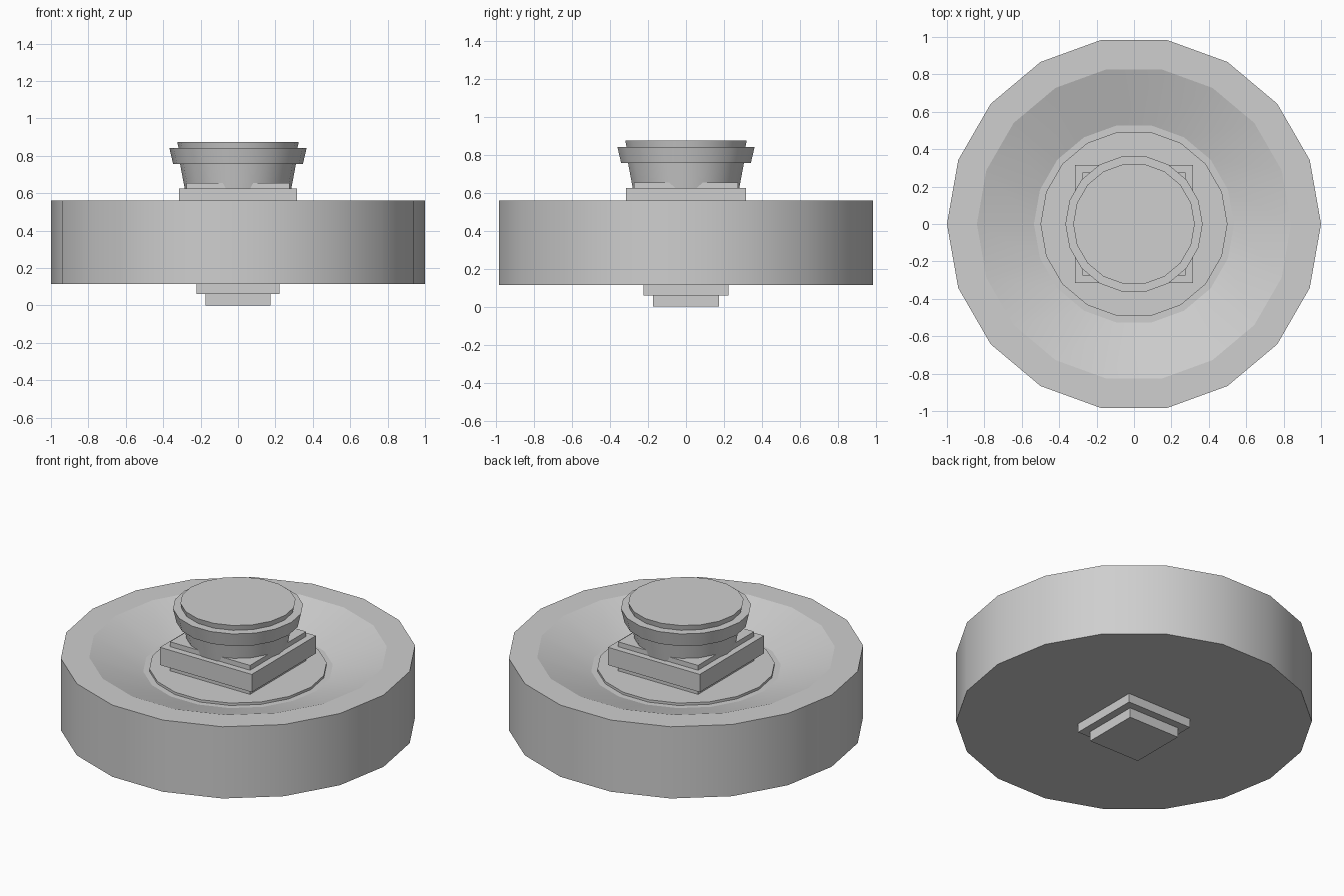
import bpy
import bmesh
from math import cos, sin, tau

cube = bpy.data.objects.get("Cube")
if cube:
    bpy.data.objects.remove(cube, do_unlink=True)

SIDES = 18

grey = bpy.data.materials.new("plain grey")
grey.use_nodes = True
colour = (0.62, 0.62, 0.62, 1)
grey.diffuse_color = colour
grey.node_tree.nodes["Principled BSDF"].inputs["Base Color"].default_value = colour


def finish(name, bm):
    bmesh.ops.recalc_face_normals(bm, faces=bm.faces)
    mesh = bpy.data.meshes.new(name)
    bm.to_mesh(mesh)
    bm.free()
    mesh.materials.append(grey)
    obj = bpy.data.objects.new(name, mesh)
    bpy.context.collection.objects.link(obj)
    return obj


def turned(name, profile):
    """Revolve (radius, height) points from bottom to top, smooth around, sharp between rings."""
    bm = bmesh.new()
    rings = [[bm.verts.new((r * cos(tau * i / SIDES), r * sin(tau * i / SIDES), z))
              for i in range(SIDES)] for r, z in profile]
    for low, high in zip(rings, rings[1:]):
        for i in range(SIDES):
            j = (i + 1) % SIDES
            bm.faces.new((low[i], low[j], high[j], high[i])).smooth = True
    bm.faces.new(rings[0][::-1])
    bm.faces.new(rings[-1])
    for ring in rings:
        for i in range(SIDES):
            bm.edges.get((ring[i], ring[(i + 1) % SIDES])).smooth = False
    return finish(name, bm)


def block(name, half, bottom, top):
    """Square block centred on the axis."""
    bm = bmesh.new()
    bmesh.ops.create_cube(bm, size=1)
    for v in bm.verts:
        v.co.x *= 2 * half
        v.co.y *= 2 * half
        v.co.z = top if v.co.z > 0 else bottom
    return finish(name, bm)


# Wide drum with a shallow dished top and a raised centre disc
turned("drum", [(1, 0.115), (1, 0.56), (0.84, 0.56), (0.535, 0.46),
                (0.50, 0.46), (0.50, 0.475)])

# Square mounting blocks on top
block("inner_block", 0.275, 0.47, 0.655)
block("collar_block", 0.315, 0.515, 0.625)

# Flared knob with its rim and cap
turned("knob", [(0.285, 0.625), (0.31, 0.757), (0.347, 0.757), (0.367, 0.842),
                (0.318, 0.842), (0.325, 0.875)])

# Stepped square foot underneath
block("foot_upper", 0.223, 0.06, 0.12)
block("foot_lower", 0.175, 0, 0.06)
